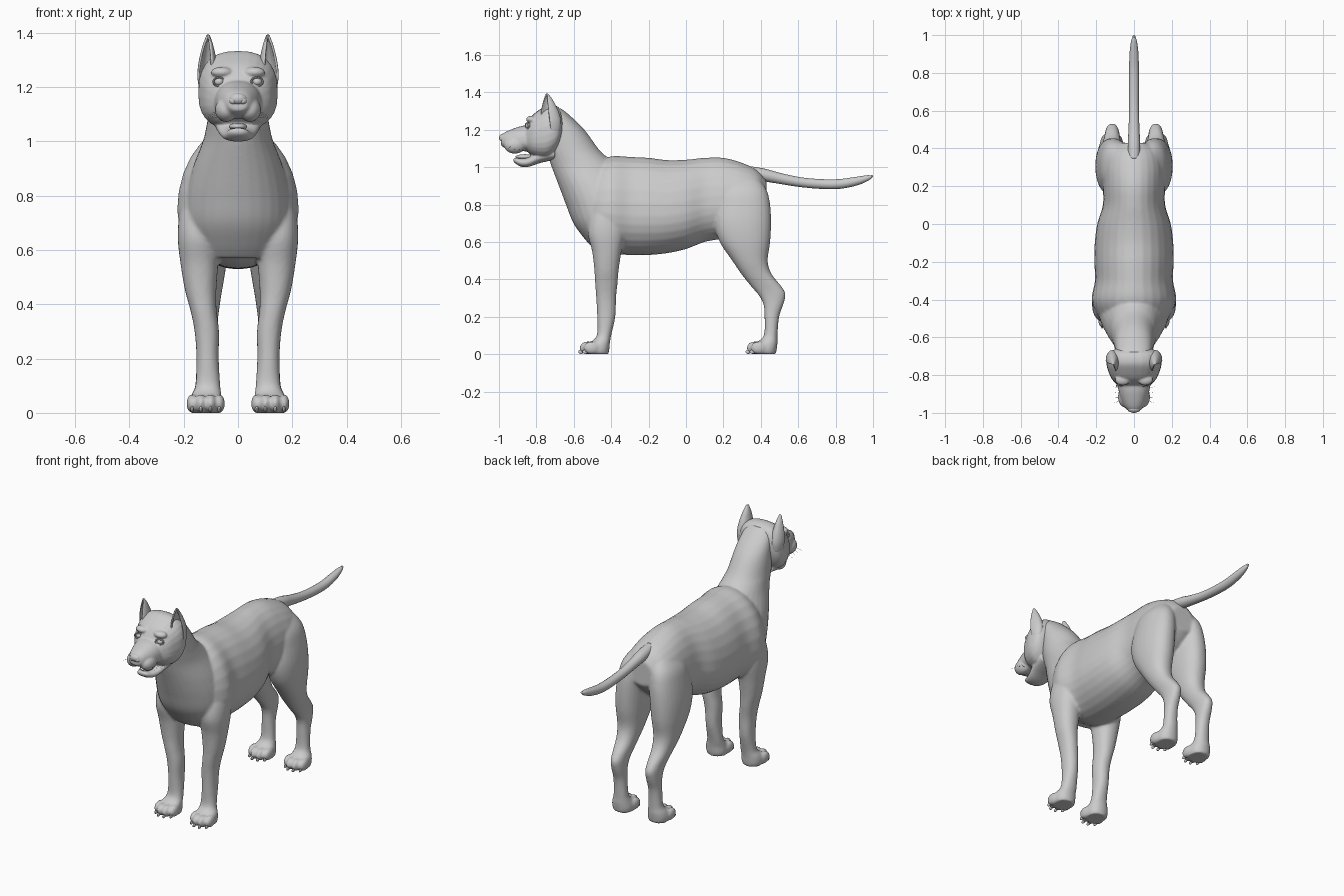
import bpy, bmesh, math
from mathutils import Vector, Matrix

if "Cube" in bpy.data.objects:
    bpy.data.objects.remove(bpy.data.objects["Cube"])

grey = bpy.data.materials.new("coat_grey")
grey.diffuse_color = (0.6, 0.6, 0.6, 1)
grey.use_nodes = True
grey.node_tree.nodes["Principled BSDF"].inputs["Base Color"].default_value = grey.diffuse_color


def finish(name, bm, voxel=0, smooth=4):
    """Turn a bmesh into a smooth object, optionally fused by voxels."""
    bmesh.ops.recalc_face_normals(bm, faces=bm.faces)
    for f in bm.faces:
        f.smooth = True
    me = bpy.data.meshes.new(name)
    bm.to_mesh(me)
    bm.free()
    me.materials.append(grey)
    ob = bpy.data.objects.new(name, me)
    bpy.context.collection.objects.link(ob)
    if voxel:
        m = ob.modifiers.new("fuse", 'REMESH')
        m.mode = 'VOXEL'
        m.voxel_size = voxel
        m.use_smooth_shade = True
        m = ob.modifiers.new("soften", 'SMOOTH')
        m.factor, m.iterations = 0.5, smooth
    return ob


def spline(rows, n=5):
    """Catmull-Rom interpolation of rows of numbers."""
    out = []
    for i in range(len(rows) - 1):
        p = [rows[max(0, min(len(rows) - 1, i + k))] for k in (-1, 0, 1, 2)]
        for j in range(n):
            t = j / n
            out.append([0.5 * (2 * b + (c - a) * t + (2 * a - 5 * b + 4 * c - d) * t * t
                        + (3 * b - a - 3 * c + d) * t ** 3) for a, b, c, d in zip(*p)])
    return out + [list(rows[-1])]


def skin(bm, rings):
    vs = [[bm.verts.new(p) for p in r] for r in rings]
    n = len(vs[0])
    for a, b in zip(vs, vs[1:]):
        for i in range(n):
            bm.faces.new((a[i], a[(i + 1) % n], b[(i + 1) % n], b[i]))
    bm.faces.new(vs[0])
    bm.faces.new(vs[-1])


def oval(power, n=28):
    for i in range(n):
        c, s = math.cos(math.tau * i / n), math.sin(math.tau * i / n)
        yield (math.copysign(abs(c) ** (2 / power), c), math.copysign(abs(s) ** (2 / power), s))


def loft_y(bm, rows, mid=0.45, power=2.0):
    """Upright rings: y, bottom, top, half width."""
    rings = []
    for y, z0, z1, w in spline(rows):
        zc = z0 + (z1 - z0) * mid
        rings.append([(w * c, y, zc + s * (z1 - zc if s > 0 else zc - z0)) for c, s in oval(power)])
    skin(bm, rings)


def loft_z(bm, rows, side=1, power=2.0):
    """Level rings: z, inner x, outer x, front y, back y."""
    rings = []
    for z, x0, x1, y0, y1 in spline(rows):
        rings.append([(side * ((x0 + x1) / 2 + c * (x1 - x0) / 2),
                       (y0 + y1) / 2 + s * (y1 - y0) / 2, z) for c, s in oval(power)])
    skin(bm, rings)


def ball(bm, pos, radii):
    bmesh.ops.create_uvsphere(bm, u_segments=20, v_segments=12, radius=1,
                              matrix=Matrix.Translation(pos) @ Matrix.Diagonal((*radii, 1)))


# Body: trunk, neck and legs fused together
body = bmesh.new()
loft_y(body, [(-.52, .64, .97, .15), (-.48, .58, 1.02, .195), (-.4, .54, 1.058, .224),
              (-.3, .53, 1.055, .207), (-.2, .53, 1.05, .21), (-.1, .54, 1.038, .208),
              (0, .562, 1.04, .195), (.1, .6, 1.05, .165), (.2, .62, 1.05, .165),
              (.3, .66, 1.023, .165), (.38, .72, .985, .14), (.43, .78, .93, .08)], 0.4)
loft_z(body, [(.57, -.13, .13, -.5, -.34), (.62, -.16, .16, -.545, -.3), (.7, -.19, .19, -.602, -.26),
              (.8, -.19, .19, -.642, -.25), (.9, -.168, .168, -.68, -.28), (1, -.13, .13, -.718, -.36),
              (1.06, -.116, .116, -.738, -.43), (1.1, -.11, .11, -.748, -.47),
              (1.2, -.1, .1, -.75, -.543), (1.28, -.085, .085, -.75, -.625), (1.315, -.05, .05, -.73, -.67)])

FRONT = [(.84, .08, .17, -.48, -.34), (.75, .07, .212, -.51, -.32), (.65, .068, .222, -.525, -.325),
         (.55, .073, .212, -.502, -.345), (.45, .08, .195, -.49, -.36), (.38, .079, .176, -.486, -.366),
         (.3, .07, .16, -.48, -.374), (.2, .071, .153, -.475, -.378), (.1, .065, .157, -.477, -.4),
         (.06, .06, .175, -.515, -.407), (.025, .056, .18, -.53, -.41), (0, .062, .174, -.525, -.415)]
HIND = [(.95, .03, .11, .24, .38), (.88, .02, .165, .18, .43), (.8, .02, .188, .16, .45),
        (.7, .025, .203, .15, .455), (.6, .035, .203, .18, .45), (.5, .05, .19, .247, .437),
        (.43, .062, .175, .295, .457), (.36, .072, .16, .35, .512), (.32, .076, .155, .385, .532),
        (.27, .078, .153, .413, .522), (.2, .079, .153, .42, .498), (.1, .073, .158, .416, .489),
        (.06, .063, .175, .375, .489), (.025, .057, .18, .36, .485), (0, .062, .174, .365, .48)]
claws = bmesh.new()
for side in (1, -1):
    for rows, toe_y in ((FRONT, -.567), (HIND, .327)):
        loft_z(body, rows, side, 2.2)
        for dx, back in ((-.05, .022), (-.018, 0), (.018, 0), (.05, .022)):
            x, y = side * (.119 + dx), toe_y + back
            ball(body, (x, y + .04, .034), (.021, .043, .035))
            ball(claws, (x, y + .006, .013), (.006, .015, .011))
finish("body", body, 0.008, 5)
finish("claws", claws)

# Tail: sagging tapered tube
tail = bmesh.new()
path = spline([(.34, .975, .03), (.42, .958, .033), (.5, .94, .029), (.61, .92, .026), (.72, .91, .026),
               (.82, .91, .026), (.91, .925, .023), (.97, .942, .015), (.995, .951, .005)])
rings = []
for i, (y, z, r) in enumerate(path):
    a, b = path[max(i - 1, 0)], path[min(i + 1, len(path) - 1)]
    d = Vector((0, b[0] - a[0], b[1] - a[1])).normalized()
    up = Vector((0, -d.z, d.y))
    rings.append([Vector((c * r, y, z)) + up * (s * r) for c, s in oval(2, 16)])
skin(tail, rings)
ball(tail, (0, .993, .951), (.007, .007, .007))
finish("tail", tail)

# Head: skull, muzzle, lips, brows and lower jaw fused together
head = bmesh.new()
loft_y(head, [(-.655, 1.18, 1.27, .08), (-.675, 1.12, 1.312, .125), (-.7, 1.075, 1.33, .142),
              (-.74, 1.045, 1.332, .146), (-.78, 1.045, 1.31, .136), (-.82, 1.06, 1.278, .118),
              (-.85, 1.085, 1.235, .09), (-.87, 1.11, 1.2, .06)], 0.45, 2.5)
loft_y(head, [(-.78, 1.08, 1.235, .1), (-.87, 1.085, 1.222, .084), (-.92, 1.085, 1.207, .072),
              (-.965, 1.1, 1.188, .052), (-.988, 1.115, 1.172, .032)], 0.4, 2.3)
loft_y(head, [(-.7, 1.04, 1.1, .09), (-.78, 1.022, 1.09, .082), (-.84, 1.002, 1.055, .064),
              (-.88, 1.002, 1.047, .05), (-.91, 1.018, 1.05, .036), (-.922, 1.03, 1.046, .018)], 0.5, 2.3)
for side in (1, -1):
    ball(head, (side * .044, -.915, 1.117), (.041, .058, .045))
    ball(head, (side * .06, -.825, 1.255), (.04, .03, .02))
finish("head", head, 0.0055, 3)

nose = bmesh.new()
ball(nose, (0, -.977, 1.157), (.033, .023, .022))
for side in (1, -1):
    ball(nose, (side * .018, -.978, 1.15), (.016, .018, .015))
finish("nose", nose)

tongue = bmesh.new()
ball(tongue, (0, -.86, 1.055), (.034, .052, .014))
finish("tongue", tongue)

# Eyes with rounded lids
eyes = bmesh.new()
for side in (1, -1):
    ball(eyes, (side * .07, -.839, 1.22), (.019, .02, .016))
    lid = [[], []]
    for i in range(24):
        t = math.tau * i / 24
        centre = Vector((side * .07 + .021 * math.cos(t), -.848 + .008 * math.cos(t), 1.22 + .016 * math.sin(t)))
        ball(eyes, centre, (.004, .006, .004))
finish("eyes", eyes)

# Ears: upright cupped sheets opening forwards and outwards
ears = bmesh.new()
for side in (1, -1):
    rows = []
    for z, r in spline([(1.19, .75), (1.24, 1), (1.29, .9), (1.34, .58), (1.37, .3), (1.393, .03)], 3):
        t = (z - 1.19) / .203
        cx, cy = .114 - .004 * t, -.718 - .026 * t
        row = []
        for i in range(17):
            a = math.radians(120 + (i / 16 - .5) * 250)
            row.append(ears.verts.new((side * (cx + .033 * r * math.cos(a)), cy + .054 * r * math.sin(a), z)))
        rows.append(row)
    for a, b in zip(rows, rows[1:]):
        for i in range(16):
            ears.faces.new((a[i], a[i + 1], b[i + 1], b[i]))
ob = finish("ears", ears)
m = ob.modifiers.new("thickness", 'SOLIDIFY')
m.thickness, m.offset = 0.009, 0
ob.modifiers.new("round", 'SUBSURF').levels = 1

# Whiskers: thin spikes on the lips
whiskers = bmesh.new()
for side in (1, -1):
    for k in range(4):
        d = Vector((side, -.35 + .25 * k, -.45 + .1 * k)).normalized()
        start = Vector((side * .07, -.935 + .02 * k, 1.115 - .008 * k))
        bmesh.ops.create_cone(whiskers, segments=5, radius1=.001, radius2=.0003, depth=.05,
                              matrix=Matrix.Translation(start + d * .02) @ d.to_track_quat('Z', 'Y').to_matrix().to_4x4())
finish("whiskers", whiskers)
